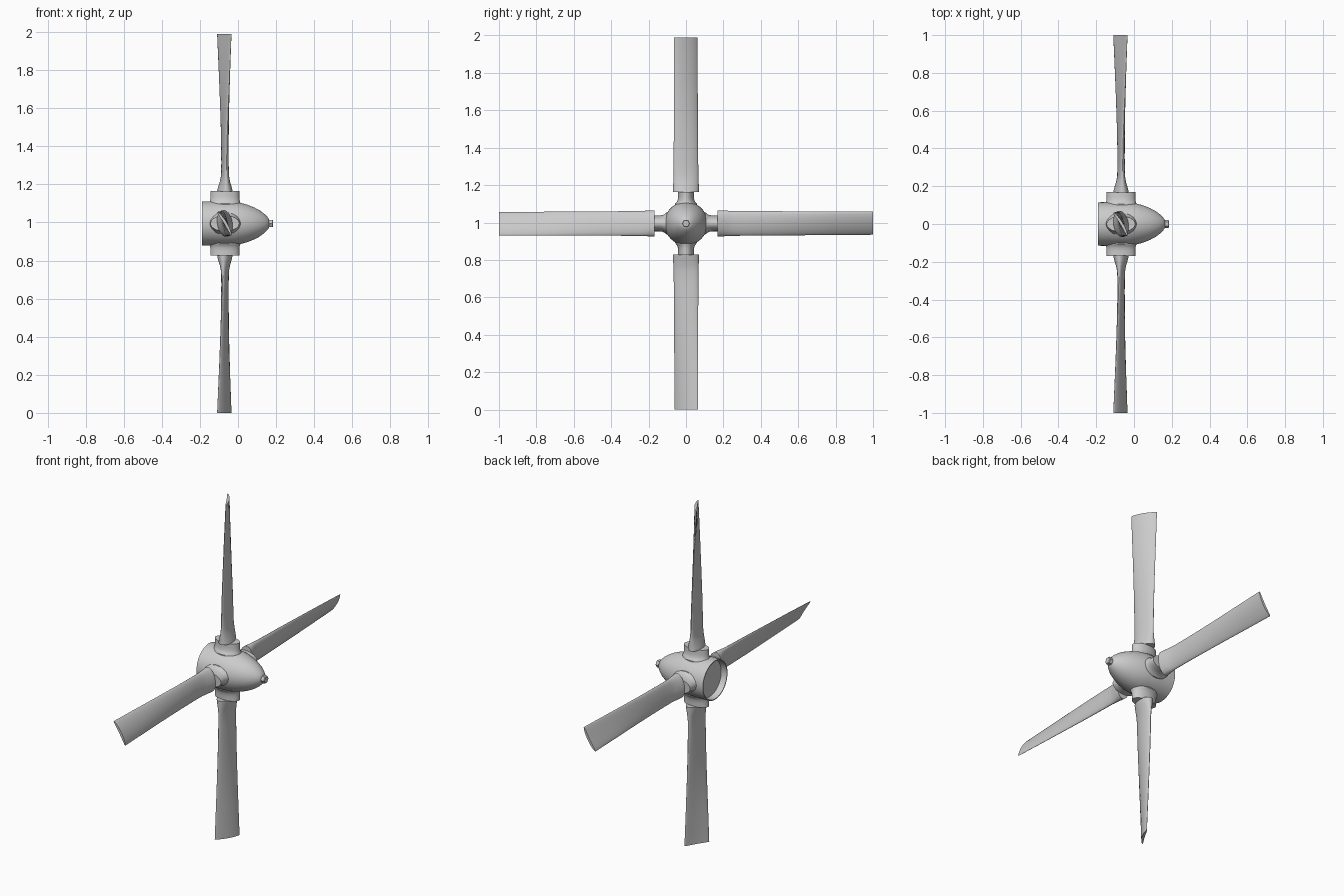
import bpy, bmesh
from math import sin, cos, pi, radians
from mathutils import Matrix, Vector

if "Cube" in bpy.data.objects:
    bpy.data.objects.remove(bpy.data.objects["Cube"])

CZ = 0.995      # height of the shaft
BX = -0.069     # blade plane along the shaft


def make_object(name, bm, angle=35):
    bmesh.ops.recalc_face_normals(bm, faces=bm.faces)
    mesh = bpy.data.meshes.new(name)
    bm.to_mesh(mesh)
    bm.free()
    ob = bpy.data.objects.new(name, mesh)
    bpy.context.collection.objects.link(ob)
    bpy.ops.object.select_all(action='DESELECT')
    ob.select_set(True)
    bpy.context.view_layer.objects.active = ob
    bpy.ops.object.shade_smooth_by_angle(angle=radians(angle))
    return ob


def loft(rings):
    """Skin a list of equal-length point rings and cap both ends."""
    bm = bmesh.new()
    rows = [[bm.verts.new(p) for p in ring] for ring in rings]
    n = len(rows[0])
    for a, b in zip(rows, rows[1:]):
        for i in range(n):
            j = (i + 1) % n
            bm.faces.new((a[i], a[j], b[j], b[i]))
    bm.faces.new(rows[0])
    bm.faces.new(rows[-1])
    return bm


def lathe(profile, n):
    """Revolve (x, radius) pairs around the shaft."""
    return loft([[(x, r * cos(2 * pi * i / n), CZ + r * sin(2 * pi * i / n))
                  for i in range(n)] for x, r in profile])


# Spinner with shallow recess in the back
spinner = [(-0.155, 0.106), (-0.19, 0.110), (-0.19, 0.115), (-0.10, 0.116),
           (-0.03, 0.115), (0.01, 0.109), (0.05, 0.098), (0.085, 0.084),
           (0.115, 0.068), (0.14, 0.049), (0.155, 0.034), (0.163, 0.022),
           (0.165, 0.012)]
make_object("spinner", lathe(spinner, 48))

# Hexagonal nose nut
make_object("nose_nut", lathe([(0.155, 0.022), (0.182, 0.022), (0.185, 0.018)], 6), 20)

# Blade stations: radius, chord, thickness, pitch angle, camber
stations = [(0.168, 0.142, 0.080, 10, 0.000), (0.190, 0.140, 0.070, 9, 0.000),
            (0.222, 0.137, 0.050, 8, 0.001), (0.255, 0.134, 0.037, 8, 0.002),
            (0.320, 0.133, 0.033, 9, 0.003), (0.450, 0.133, 0.029, 12, 0.004),
            (0.600, 0.134, 0.025, 17, 0.005), (0.800, 0.139, 0.020, 24, 0.006),
            (1.000, 0.145, 0.015, 31, 0.007)]


def blade_ring(r, chord, thick, pitch, camber, n=32):
    c, s = cos(radians(pitch)), sin(radians(pitch))
    ring = []
    for i in range(n):
        t = 2 * pi * i / n
        u = chord / 2 * cos(t)
        v = thick / 2 * sin(t) + camber * (sin(t) ** 2 - 0.5)
        ring.append((BX + u * s + v * c, -u * c + v * s, r))
    return ring


# Oval sockets: radius, half width along shaft, half width across
sockets = [(0.05, 0.085, 0.062), (0.105, 0.083, 0.058), (0.115, 0.079, 0.049),
           (0.128, 0.0765, 0.044), (0.145, 0.076, 0.042), (0.169, 0.076, 0.042)]

for k in range(4):
    tip = 1.0 if k % 2 else 0.995
    turn = Matrix.Translation((0, 0, CZ)) @ Matrix.Rotation(k * pi / 2, 4, 'X')

    bm = loft([blade_ring(*st) for st in stations])
    bm.transform(turn @ Matrix.Diagonal((1, 1, tip, 1)))
    make_object(f"blade_{k + 1}", bm)

    bm = loft([[Vector((BX + a * cos(2 * pi * i / 40), b * sin(2 * pi * i / 40), r))
                for i in range(40)] for r, a, b in sockets])
    bm.transform(turn)
    make_object(f"blade_socket_{k + 1}", bm)
